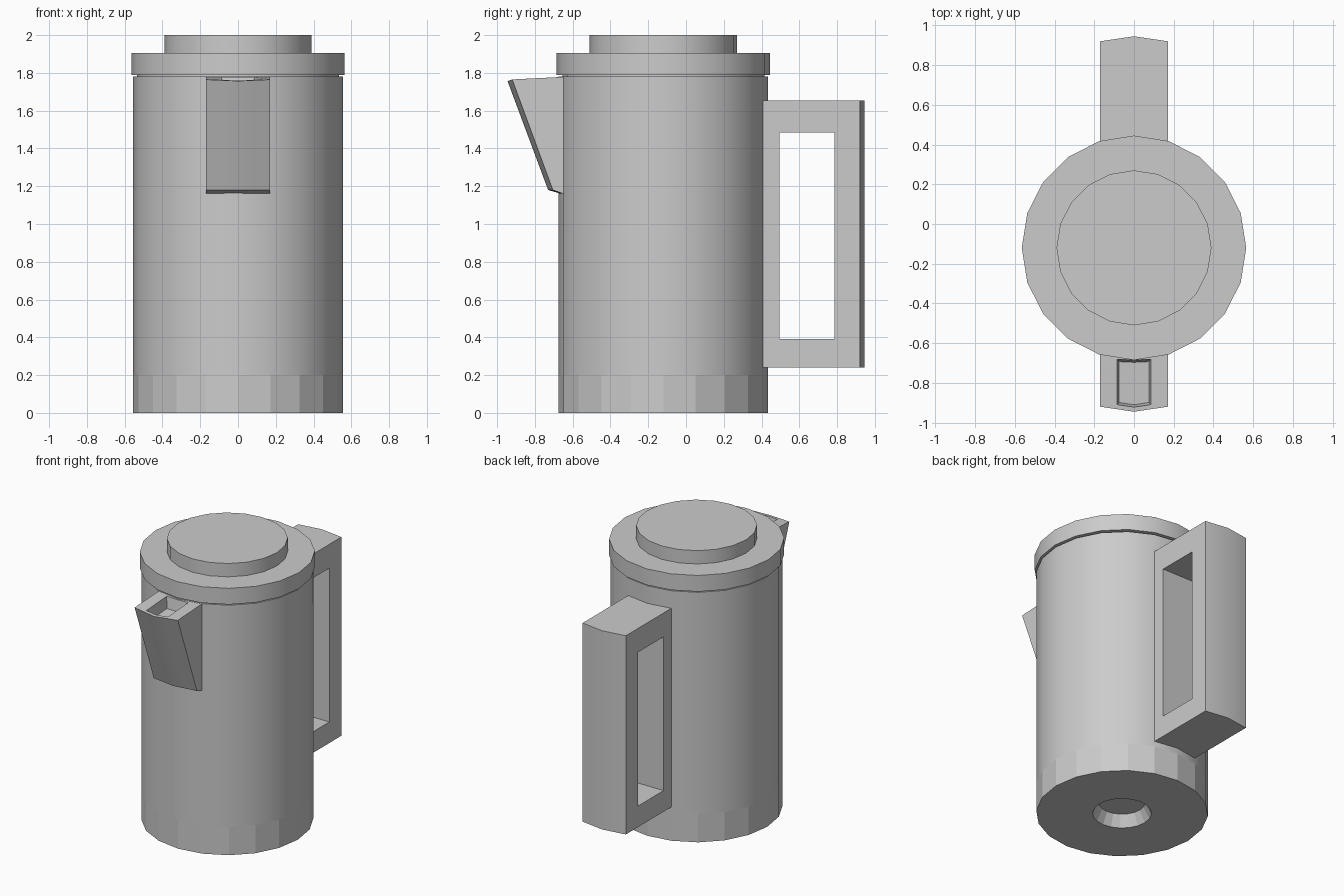
import bpy, bmesh, math

if "Cube" in bpy.data.objects:
    bpy.data.objects.remove(bpy.data.objects["Cube"])

SEGMENTS = 20
AXIS_Y = -0.12      # centre line of the round parts
HALF_W = 0.17       # half width of handle and spout
BOW = 0.025         # how far handle and spout ends bow outward

grey = bpy.data.materials.new("plain grey")
grey.diffuse_color = (0.6, 0.6, 0.6, 1)
grey.use_nodes = True
grey.node_tree.nodes["Principled BSDF"].inputs["Base Color"].default_value = grey.diffuse_color


def finish(name, bm, flat_below=None):
    bmesh.ops.recalc_face_normals(bm, faces=bm.faces[:])
    mesh = bpy.data.meshes.new(name)
    bm.to_mesh(mesh)
    bm.free()
    mesh.materials.append(grey)
    obj = bpy.data.objects.new(name, mesh)
    bpy.context.collection.objects.link(obj)
    bpy.ops.object.select_all(action='DESELECT')
    obj.select_set(True)
    bpy.context.view_layer.objects.active = obj
    bpy.ops.object.shade_smooth_by_angle(angle=math.radians(30))
    if flat_below is not None:
        for p in mesh.polygons:
            if p.center.z < flat_below:
                p.use_smooth = False
    return obj


def turned(name, profile, flat_below=None):
    """Closed round part from (radius, height) points."""
    bm = bmesh.new()
    rings = []
    for r, z in profile:
        rings.append([bm.verts.new((r * math.cos(a), AXIS_Y + r * math.sin(a), z))
                      for a in (2 * math.pi * i / SEGMENTS for i in range(SEGMENTS))])
    for low, high in zip(rings, rings[1:]):
        for i in range(SEGMENTS):
            j = (i + 1) % SEGMENTS
            bm.faces.new((low[i], low[j], high[j], high[i]))
    bm.faces.new(rings[0])
    bm.faces.new(rings[-1])
    return finish(name, bm, flat_below)


def bridge(bm, loops):
    """Skin a row of equal closed loops."""
    n = len(loops[0])
    for a, b in zip(loops, loops[1:]):
        for i in range(n):
            j = (i + 1) % n
            bm.faces.new((a[i], a[j], b[j], b[i]))


# Body with a tapered recess in its underside and a narrow neck under the lid
turned("body", [(0.15, 0.08), (0.19, 0), (0.555, 0), (0.555, 0.2),
                (0.555, 1.78), (0.535, 1.78), (0.535, 1.80)], flat_below=0.19)

# Lid and its raised top
turned("lid", [(0.565, 1.79), (0.565, 1.905)])
turned("lid_top", [(0.39, 1.90), (0.39, 2.0)])

# Handle: upright frame with a bowed outer face
bm = bmesh.new()
outer, inner = [], []
for x in (-HALF_W, 0, HALF_W):
    back = 0.945 - BOW * abs(x) / HALF_W
    outer.append([bm.verts.new((x, y, z)) for y, z in
                  ((0.402, 0.24), (back, 0.24), (back, 1.655), (0.402, 1.655))])
    inner.append([bm.verts.new((x, y, z)) for y, z in
                  ((0.495, 0.39), (0.785, 0.39), (0.785, 1.485), (0.495, 1.485))])
bridge(bm, outer)
bridge(bm, inner)
for k in (0, -1):
    bridge(bm, [outer[k], inner[k]])
finish("handle", bm)

# Spout: wedge with a bowed front and a shallow trough in its top
bm = bmesh.new()
loops = []
for x in (-HALF_W, -0.085, 0, 0.085, HALF_W):
    o = BOW * abs(x) / HALF_W
    loops.append([bm.verts.new((x, y, z)) for y, z in
                  ((-0.57, 1.782), (-0.685 + o * 0.3, 1.777),
                   (-0.922 + o, 1.759 + o * 0.3), (-0.945 + o, 1.757 + o * 0.3),
                   (-0.73 + o, 1.18), (-0.57, 1.133))])
bridge(bm, loops)
bm.faces.new(loops[0])
bm.faces.new(loops[-1])
trough = [f for f in bm.faces
          if abs(f.calc_center_median().x) < 0.08
          and -0.85 < f.calc_center_median().y < -0.75
          and f.calc_center_median().z > 1.7]
floor = bmesh.ops.extrude_face_region(bm, geom=trough)["geom"]
bmesh.ops.delete(bm, geom=trough, context='FACES')
for v in floor:
    if isinstance(v, bmesh.types.BMVert):
        v.co.x *= 0.88
        v.co.y = -0.80 + (v.co.y + 0.80) * 0.9
        v.co.z -= 0.08
finish("spout", bm)
